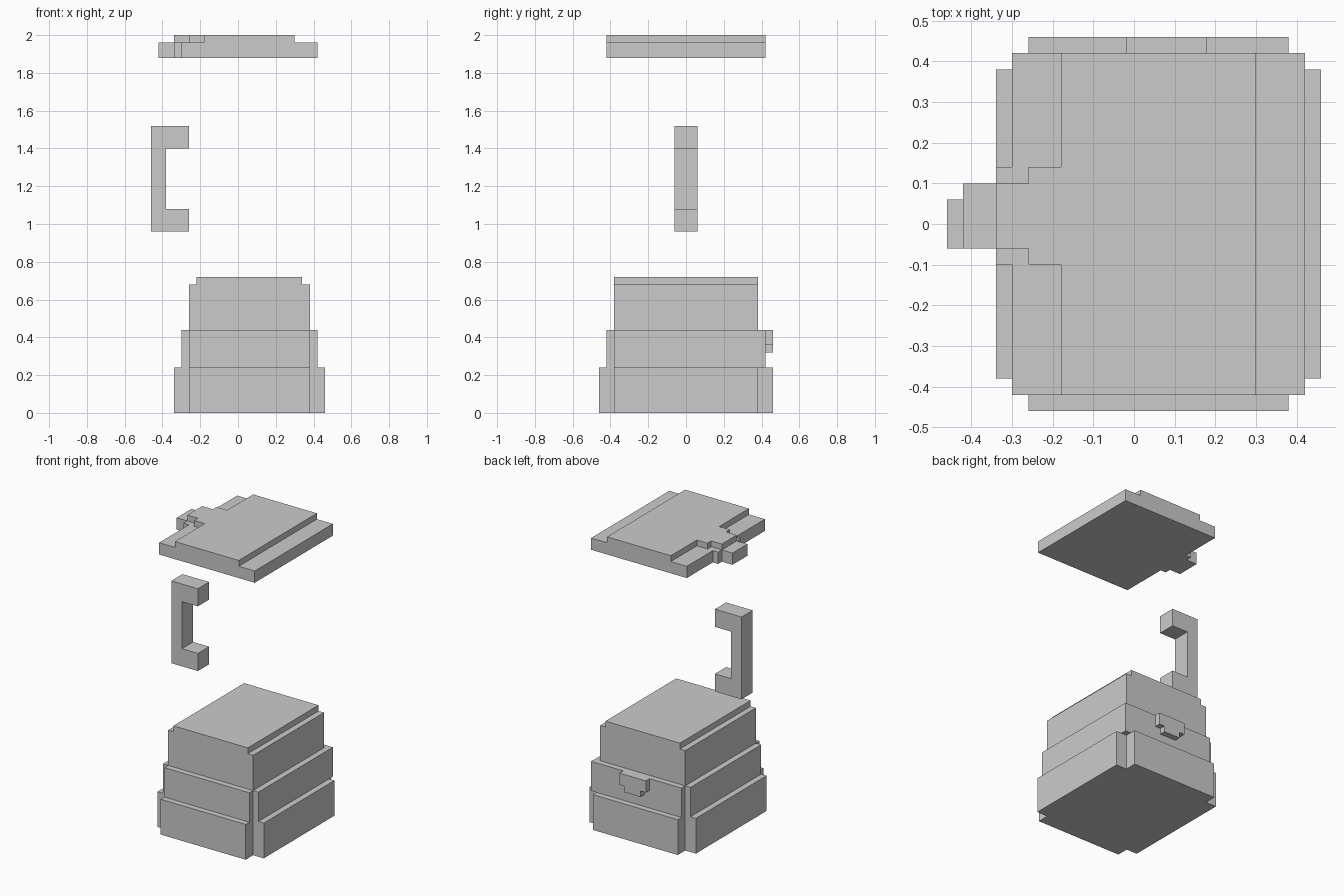
import bpy, bmesh, math

if "Cube" in bpy.data.objects:
    bpy.data.objects.remove(bpy.data.objects["Cube"])


def solid(name, boxes):
    """Merge axis-aligned boxes (x0, x1, y0, y1, z0, z1) into one clean outer shell."""
    cuts = [sorted({b[2 * a + k] for b in boxes for k in (0, 1)}) for a in range(3)]
    mid = [[(p + q) / 2 for p, q in zip(c, c[1:])] for c in cuts]
    filled = set()
    for i, x in enumerate(mid[0]):
        for j, y in enumerate(mid[1]):
            for k, z in enumerate(mid[2]):
                if any(b[0] < x < b[1] and b[2] < y < b[3] and b[4] < z < b[5] for b in boxes):
                    filled.add((i, j, k))
    bm = bmesh.new()
    verts = {}

    def vert(key):
        if key not in verts:
            verts[key] = bm.verts.new([cuts[a][key[a]] for a in range(3)])
        return verts[key]

    # Keep only cell faces that border empty space
    for cell in sorted(filled):
        for axis in range(3):
            u, v = (axis + 1) % 3, (axis + 2) % 3
            for side in (0, 1):
                neighbour = list(cell)
                neighbour[axis] += 2 * side - 1
                if tuple(neighbour) in filled:
                    continue
                loop = []
                for du, dv in ((0, 0), (1, 0), (1, 1), (0, 1)):
                    key = list(cell)
                    key[axis] += side
                    key[u] += du
                    key[v] += dv
                    loop.append(vert(tuple(key)))
                bm.faces.new(loop if side else loop[::-1])
    bmesh.ops.dissolve_limit(bm, angle_limit=math.radians(1), verts=bm.verts, edges=bm.edges)
    mesh = bpy.data.meshes.new(name)
    bm.to_mesh(mesh)
    bm.free()
    obj = bpy.data.objects.new(name, mesh)
    bpy.context.collection.objects.link(obj)
    return obj


def tier(grow, z0, z1):
    """Core footprint with panels pushed out on all four sides, corners left open."""
    return [(-0.26 - grow, 0.38 + grow, -0.38, 0.38, z0, z1),
            (-0.26, 0.38, -0.38 - grow, 0.38 + grow, z0, z1)]


# Stepped body: two panelled tiers, core and cap
solid("body", tier(0.08, 0, 0.24) + tier(0.04, 0.24, 0.44) + [
    (0.38, 0.42, 0.38, 0.42, 0.24, 0.44),
    (-0.26, 0.38, -0.38, 0.38, 0.44, 0.68),
    (-0.22, 0.34, -0.38, 0.38, 0.68, 0.72),
    # Latch on the back
    (-0.02, 0.18, 0.42, 0.46, 0.36, 0.44),
    (0.02, 0.14, 0.42, 0.46, 0.32, 0.36),
])

# C-shaped handle
solid("handle", [
    (-0.46, -0.38, -0.06, 0.06, 0.96, 1.52),
    (-0.38, -0.26, -0.06, 0.06, 0.96, 1.08),
    (-0.38, -0.26, -0.06, 0.06, 1.40, 1.52),
])

# Two-layer lid with a stepped spout; the top layer repeats the spout shifted inward
lid = [(-0.30, 0.42, -0.42, 0.42, 1.88, 1.96),
       (-0.34, -0.30, -0.10, 0.14, 1.88, 1.96),
       (-0.42, -0.34, -0.06, 0.10, 1.88, 1.96),
       (-0.18, 0.30, -0.42, 0.42, 1.96, 2.0),
       (-0.26, -0.18, -0.10, 0.14, 1.96, 2.0),
       (-0.34, -0.26, -0.06, 0.10, 1.96, 2.0)]
solid("lid", lid)
